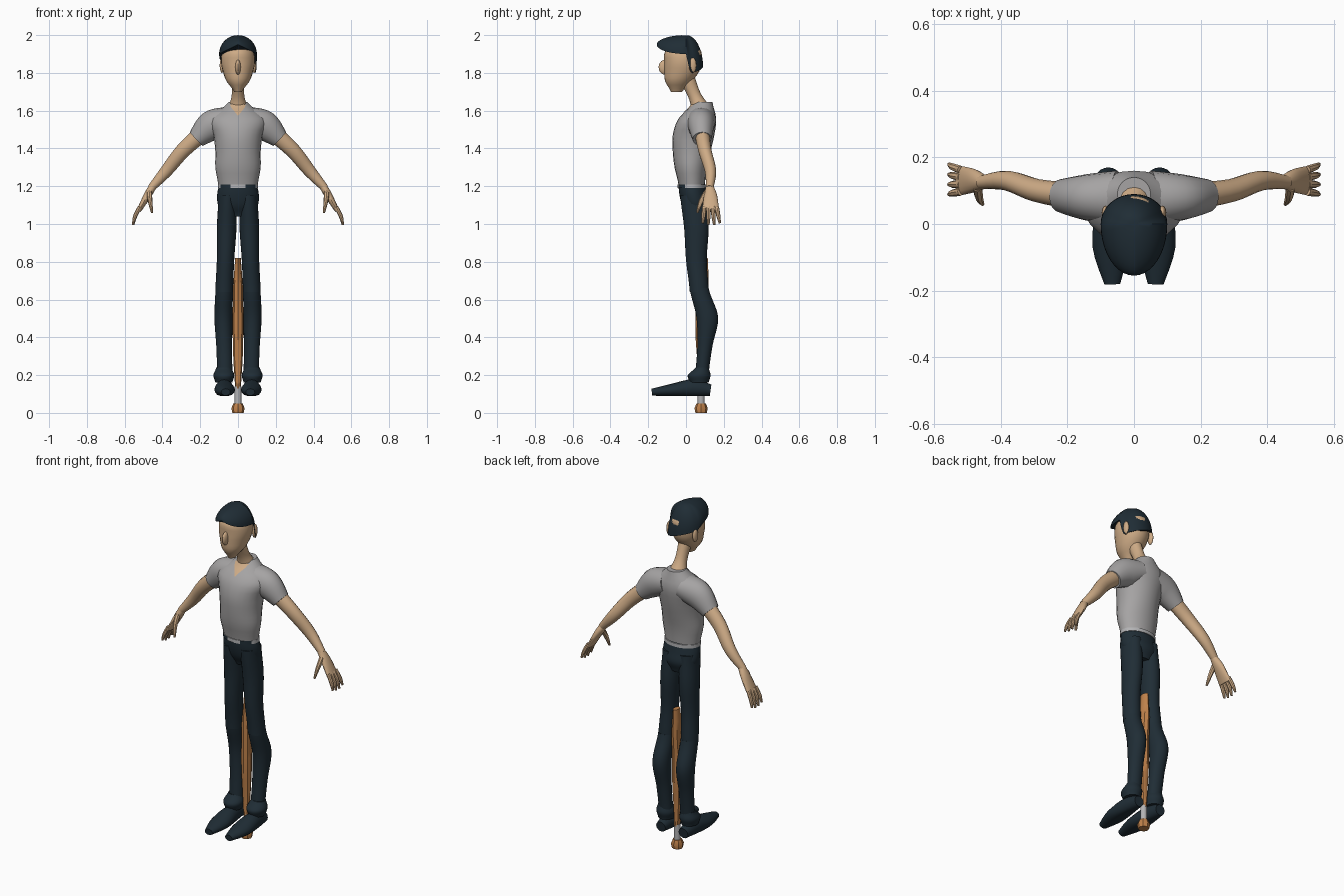
import bpy, bmesh, math
from mathutils import Vector

if "Cube" in bpy.data.objects:
    bpy.data.objects.remove(bpy.data.objects["Cube"])


def material(name, *colour):
    mat = bpy.data.materials.new(name)
    mat.use_nodes = True
    mat.diffuse_color = (*colour, 1)
    mat.node_tree.nodes["Principled BSDF"].inputs["Base Color"].default_value = (*colour, 1)
    return mat


skin = material("tan skin", .62, .41, .24)
cotton = material("grey cotton", .38, .37, .37)
navy = material("dark navy", .014, .026, .036)
wood = material("orange wood", .52, .22, .07)
metal = material("light grey metal", .45, .45, .46)
made = []


def add_object(name, bm, mat):
    bmesh.ops.recalc_face_normals(bm, faces=bm.faces)
    mesh = bpy.data.meshes.new(name)
    bm.to_mesh(mesh)
    bm.free()
    mesh.materials.append(mat)
    obj = bpy.data.objects.new(name, mesh)
    bpy.context.collection.objects.link(obj)
    made.append(obj)
    return obj


def flow(values, t):
    """Smooth curve through evenly spaced values; a single number stays constant."""
    if isinstance(values, (int, float)):
        return values
    last = len(values) - 1
    i = min(int(t * last), last - 1)
    f = t * last - i
    before, start, end, after = (values[min(max(i + k, 0), last)] for k in (-1, 0, 1, 2))
    tangent_in, tangent_out = (end - before) / 2, (after - start) / 2
    rise = f * f * (3 - 2 * f)
    return (start + (end - start) * rise + tangent_in * f * (1 - f) ** 2
            - tangent_out * f * f * (1 - f))


def skin_rings(name, rings, mat):
    """Join rings of points into a closed skin."""
    bm = bmesh.new()
    rows = [[bm.verts.new(p) for p in ring] for ring in rings]
    for low, high in zip(rows, rows[1:]):
        for i in range(len(low)):
            bm.faces.new((low[i - 1], low[i], high[i], high[i - 1]))
    bm.faces.new(rows[0])
    bm.faces.new(rows[-1])
    return add_object(name, bm, mat)


def ellipse(centre, u, v, sides):
    angles = [k * math.tau / sides for k in range(sides)]
    return [centre + u * math.cos(a) + v * math.sin(a) for a in angles]


def stack(name, mat, bottom, top, width, front, back, x=0, sides=24, steps=15):
    """Level rings from bottom to top; half width, front and back follow curves."""
    rings = []
    for k in range(steps + 1):
        t = k / steps
        near, far = flow(front, t), flow(back, t)
        centre = Vector((flow(x, t), (near + far) / 2, bottom + (top - bottom) * t))
        across, deep = Vector((flow(width, t), 0, 0)), Vector((0, (far - near) / 2, 0))
        rings.append(ellipse(centre, across, deep, sides))
    return skin_rings(name, rings, mat)


def limb(name, mat, path, wide, thick, side=1, ref=Vector((0, 1, 0)), sides=16, steps=12):
    """Rings square to a curved path; wide is the radius along ref."""
    points = [Vector((side * x, y, z)) for x, y, z in path]
    track = [flow(points, k / steps) for k in range(steps + 1)]
    rings = []
    for k, point in enumerate(track):
        t = k / steps
        along = (track[min(k + 1, steps)] - track[max(k - 1, 0)]).normalized()
        u = (ref - along * ref.dot(along)).normalized()
        rings.append(ellipse(point, u * flow(wide, t), along.cross(u) * flow(thick, t), sides))
    return skin_rings(name, rings, mat)


def ball(name, mat, centre, size):
    bm = bmesh.new()
    bmesh.ops.create_uvsphere(bm, u_segments=16, v_segments=10, radius=1)
    bmesh.ops.scale(bm, vec=size, verts=bm.verts)
    bmesh.ops.translate(bm, vec=centre, verts=bm.verts)
    return add_object(name, bm, mat)


# Head, nose and neck
stack("head", skin, bottom=1.7, top=1.97, width=(.02, .06, .08, .09, .08, .03),
      front=(-.08, -.11, -.115, -.115, -.11, -.05), back=(-.02, .03, .07, .08, .08, .03))
ball("nose", skin, centre=(0, -.11, 1.83), size=(.015, .035, .04))
limb("neck", skin, path=((0, .01, 1.76), (0, .05, 1.67), (0, .09, 1.58)),
     wide=(.04, .035, .06), thick=(.035, .035, .07))


# Cap: dome with a front peak and a hem that dips at the back and on the left
def cap_point(t, angle):
    x, y = math.sin(angle), -math.cos(angle)
    if y < 0:
        reach = .155
        hem = 1.95 - .05 * abs(x)
    else:
        reach = .09
        hem = 1.9 - .1 * min(1, 4 * y) * (.65 + .35 * x)
    spread = math.sin(t * math.pi / 2)
    return Vector(((.1 * x) * spread, reach * y * spread, hem + (2 - hem) * math.cos(t * math.pi / 2)))


cap_sides, cap_rings = 40, 10
skin_rings("cap", [[cap_point(ring / cap_rings, k * math.tau / cap_sides) for k in range(cap_sides)]
                   for ring in range(1, cap_rings + 1)], navy)

# Shirt body and the open neckline, which lies on its surface
shirt = stack("shirt_body", cotton, bottom=1.21, top=1.645, width=(.105, .12, .12, .13, .15, .05),
              front=(-.04, -.06, -.07, -.07, -.04, .04), back=(.1, .11, .13, .15, .16, .14))
bm = bmesh.new()
bm.faces.new([bm.verts.new(corner) for corner in ((-.05, .03, 1.64), (0, -.03, 1.57), (.05, .03, 1.64))])
bmesh.ops.subdivide_edges(bm, edges=bm.edges, cuts=7, use_grid_fill=True)
neckline = add_object("neckline_skin", bm, skin)
wrap = neckline.modifiers.new("lie on shirt", "SHRINKWRAP")
wrap.target, wrap.wrap_mode, wrap.offset = shirt, "ABOVE_SURFACE", .003

for side, word in ((1, "left_"), (-1, "right_")):
    ball(word + "ear", skin, centre=(side * .085, .035, 1.84), size=(.012, .02, .04))
    limb(word + "sleeve", cotton, path=((.05, .08, 1.55), (.14, .08, 1.52), (.22, .085, 1.45)),
         wide=(.08, .07, .05), thick=(.07, .08, .05), side=side)

    # Arm, palm and thumb
    limb(word + "arm", skin, path=((.19, .085, 1.48), (.29, .1, 1.39), (.38, .13, 1.28), (.46, .125, 1.19)),
         wide=(.04, .035, .03, .02), thick=(.045, .04, .033, .02), side=side)
    limb(word + "palm", skin, path=((.45, .125, 1.2), (.48, .13, 1.15), (.525, .13, 1.07)),
         wide=(.02, .035, .045), thick=(.02, .02, .012), side=side)
    limb(word + "thumb", skin, path=((.47, .11, 1.17), (.465, .08, 1.12), (.455, .06, 1.06)),
         wide=(.015, .013, .006), thick=(.015, .012, .006), side=side, sides=8)

    # Fingers fan out from the knuckles; the middle ones are longer
    for finger in range(4):
        spread = finger - 1.5
        tip = 1 + .01 * (abs(spread) - 1)
        limb(f"{word}finger_{finger + 1}", skin, side=side, sides=8,
             path=((.52, .13 + .022 * spread, 1.09), (.543, .132 + .026 * spread, 1.045),
                   (.555, .134 + .03 * spread, tip)),
             wide=(.012, .011, .006), thick=(.011, .011, .006))

    # Trouser leg with calf and flared cuff
    stack(word + "thigh", navy, bottom=.64, top=1.15, x=[side * x for x in (.073, .066, .06, .055)],
          width=(.047, .046, .052, .048), front=(.02, 0, -.01, -.03), back=(.12, .11, .12, .11))
    stack(word + "shin", navy, bottom=.2, top=.66, x=[side * x for x in (.07, .073, .077, .073)],
          width=(.04, .042, .048, .046), front=(.05, .06, .055, .02), back=(.12, .14, .17, .12))
    stack(word + "cuff", navy, bottom=.16, top=.24, x=side * .075,
          width=(.045, .055, .04), front=(.02, .01, .05), back=(.12, .13, .12))

    # Shoe, flattened underneath
    shoe = limb(word + "shoe", navy, path=((.073, .13, .12), (.073, .04, .13), (.07, -.07, .12), (.065, -.18, .11)),
                wide=(.03, .044, .054, .024), thick=(.03, .048, .035, .018), side=side, ref=Vector((1, 0, 0)))
    for vertex in shoe.data.vertices:
        vertex.co.z = max(vertex.co.z, .09)

# Trouser seat and belt, dark in two gaps at the front
stack("trouser_seat", navy, bottom=1.04, top=1.215, width=(.07, .105, .11, .1),
      front=(.01, -.02, -.035, -.04), back=(.1, .12, .11, .1))
belt = stack("belt", metal, bottom=1.19, top=1.21, width=.106, front=-.044, back=.107, sides=48, steps=1)
belt.data.materials.append(navy)
for face in belt.data.polygons:
    if face.center.y < 0 and .04 < abs(face.center.x) < .09:
        face.material_index = 1

# Support post between the legs: carved wood, metal rod and round foot
stack("wooden_post", wood, bottom=.13, top=.82, width=(.015, .024, .028, .028, .025, .015),
      front=(.06, .06, .05, .05, .05, .06), back=(.1, .1, .11, .11, .12, .115), sides=8, steps=10)
post_y = .08
for name, mat, bottom, top, radii, sides in (("metal_rod", metal, .04, .14, (.018, .018), 16),
                                             ("post_foot", wood, 0, .05, (.03, .035, .025), 8)):
    stack(name, mat, bottom, top, radii, [post_y - r for r in radii], [post_y + r for r in radii],
          sides=sides, steps=len(radii) - 1)

# Smooth shading with crisp edges
bpy.ops.object.select_all(action="DESELECT")
for obj in made:
    obj.select_set(True)
bpy.context.view_layer.objects.active = shirt
bpy.ops.object.shade_smooth_by_angle(angle=math.radians(42))
